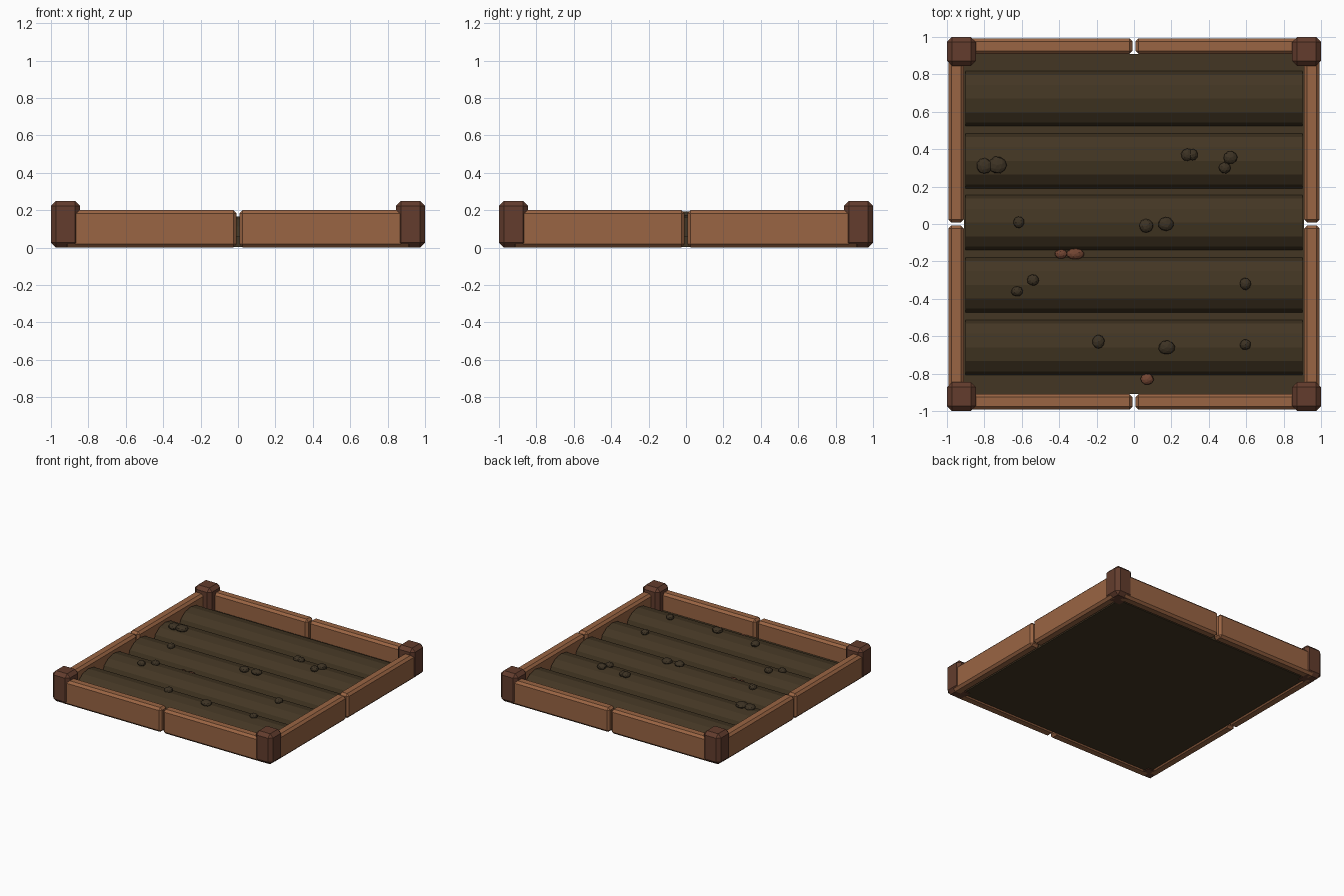
import bpy, bmesh, math, random
from mathutils import Matrix, Vector

cube = bpy.data.objects.get("Cube")
if cube:
    bpy.data.objects.remove(cube, do_unlink=True)
random.seed(4)


def material(name, rgb):
    m = bpy.data.materials.new(name)
    m.use_nodes = True
    m.diffuse_color = (*rgb, 1)
    m.node_tree.nodes["Principled BSDF"].inputs["Base Color"].default_value = (*rgb, 1)
    return m


board_wood = material("board wood", (0.32, 0.128, 0.056))
post_wood = material("dark post wood", (0.125, 0.046, 0.026))
soil = material("soil", (0.056, 0.037, 0.017))
clod_soil = material("dark clod", (0.046, 0.032, 0.017))
red_stone = material("reddish stone", (0.17, 0.06, 0.032))


def finish(bm, name, mat):
    bmesh.ops.recalc_face_normals(bm, faces=bm.faces)
    mesh = bpy.data.meshes.new(name)
    bm.to_mesh(mesh)
    bm.free()
    mesh.materials.append(mat)
    ob = bpy.data.objects.new(name, mesh)
    bpy.context.collection.objects.link(ob)
    return ob


def box(name, low, high, mat, bevel=0):
    low, high = Vector(low), Vector(high)
    bm = bmesh.new()
    bmesh.ops.create_cube(bm, size=1)
    bmesh.ops.scale(bm, vec=high - low, verts=bm.verts)
    bmesh.ops.translate(bm, vec=(low + high) / 2, verts=bm.verts)
    if bevel:
        bmesh.ops.bevel(bm, geom=bm.edges[:], offset=bevel, segments=1,
                        affect='EDGES', profile=0.5)
    return finish(bm, name, mat)


# Soil bed
BED = 0.06
box("soil_bed", (-0.91, -0.91, 0.004), (0.91, 0.91, BED), soil)

# Rounded planting rows
ROW_Y = [0.67, 0.338, 0.008, -0.325, -0.66]
HALF_WIDTH, RISE, STEPS = 0.147, 0.105, 6
for number, y in enumerate(ROW_Y, 1):
    bm = bmesh.new()
    ring = []
    for i in range(STEPS + 1):
        a = math.pi * i / STEPS
        ring.append(bm.verts.new((-0.9, y + HALF_WIDTH * math.cos(a),
                                  BED + RISE * math.sin(a))))
    face = bm.faces.new(ring)
    out = bmesh.ops.extrude_face_region(bm, geom=[face])
    moved = [v for v in out["geom"] if isinstance(v, bmesh.types.BMVert)]
    bmesh.ops.translate(bm, vec=(1.8, 0, 0), verts=moved)
    finish(bm, f"soil_row_{number}", soil)

# Frame boards, two per side, and corner posts
for sx in (-1, 1):
    for sy in (-1, 1):
        tag = ("left" if sx > 0 else "right") + "_" + ("front" if sy < 0 else "back")

        def placed(name, a, b, mat, bevel):
            pairs = [sorted((sx * a[0], sx * b[0])), sorted((sy * a[1], sy * b[1]))]
            box(name, (pairs[0][0], pairs[1][0], a[2]),
                (pairs[0][1], pairs[1][1], b[2]), mat, bevel)

        placed(f"end_board_{tag}", (0.007, 0.908, 0), (0.93, 0.993, 0.2), board_wood, 0.018)
        placed(f"side_board_{tag}", (0.908, 0.007, 0), (0.993, 0.93, 0.2), board_wood, 0.018)
        placed(f"corner_post_{tag}", (0.845, 0.845, 0), (1, 1, 0.25), post_wood, 0.027)


# Clods and stones resting on the ground
def ground(y):
    for row in ROW_Y:
        d = abs(y - row) / HALF_WIDTH
        if d < 1:
            return BED + RISE * math.sqrt(1 - d * d)
    return BED


def pebble(name, x, y, rx, ry, mat, lift=0.006):
    bm = bmesh.new()
    bmesh.ops.create_icosphere(bm, subdivisions=2, radius=1)
    for v in bm.verts:
        v.co *= random.uniform(0.95, 1.04)
    bmesh.ops.rotate(bm, verts=bm.verts,
                     matrix=Matrix.Rotation(random.uniform(0, 3), 3, 'Z'))
    bmesh.ops.scale(bm, vec=(rx, ry, 0.024), verts=bm.verts)
    bmesh.ops.translate(bm, vec=(x, y, ground(y) + lift), verts=bm.verts)
    finish(bm, name, mat)


clods = [(-0.8, 0.31, 0.043, 0.042), (-0.73, 0.315, 0.05, 0.047),
         (0.285, 0.37, 0.034, 0.034), (0.315, 0.37, 0.026, 0.03),
         (0.515, 0.355, 0.038, 0.035), (0.485, 0.3, 0.032, 0.03),
         (-0.615, 0.01, 0.03, 0.031), (0.065, -0.01, 0.038, 0.036),
         (0.17, 0, 0.042, 0.037), (-0.54, -0.3, 0.032, 0.03),
         (-0.625, -0.36, 0.032, 0.027), (0.595, -0.32, 0.03, 0.033),
         (-0.19, -0.63, 0.033, 0.037), (0.175, -0.66, 0.045, 0.038),
         (0.595, -0.645, 0.03, 0.028)]
for number, spot in enumerate(clods, 1):
    pebble(f"clod_{number}", *spot, clod_soil)

stones = [(-0.39, -0.16, 0.034, 0.026), (-0.315, -0.16, 0.048, 0.03),
          (0.07, -0.83, 0.035, 0.03)]
for number, spot in enumerate(stones, 1):
    pebble(f"stone_{number}", *spot, red_stone, 0.018)
